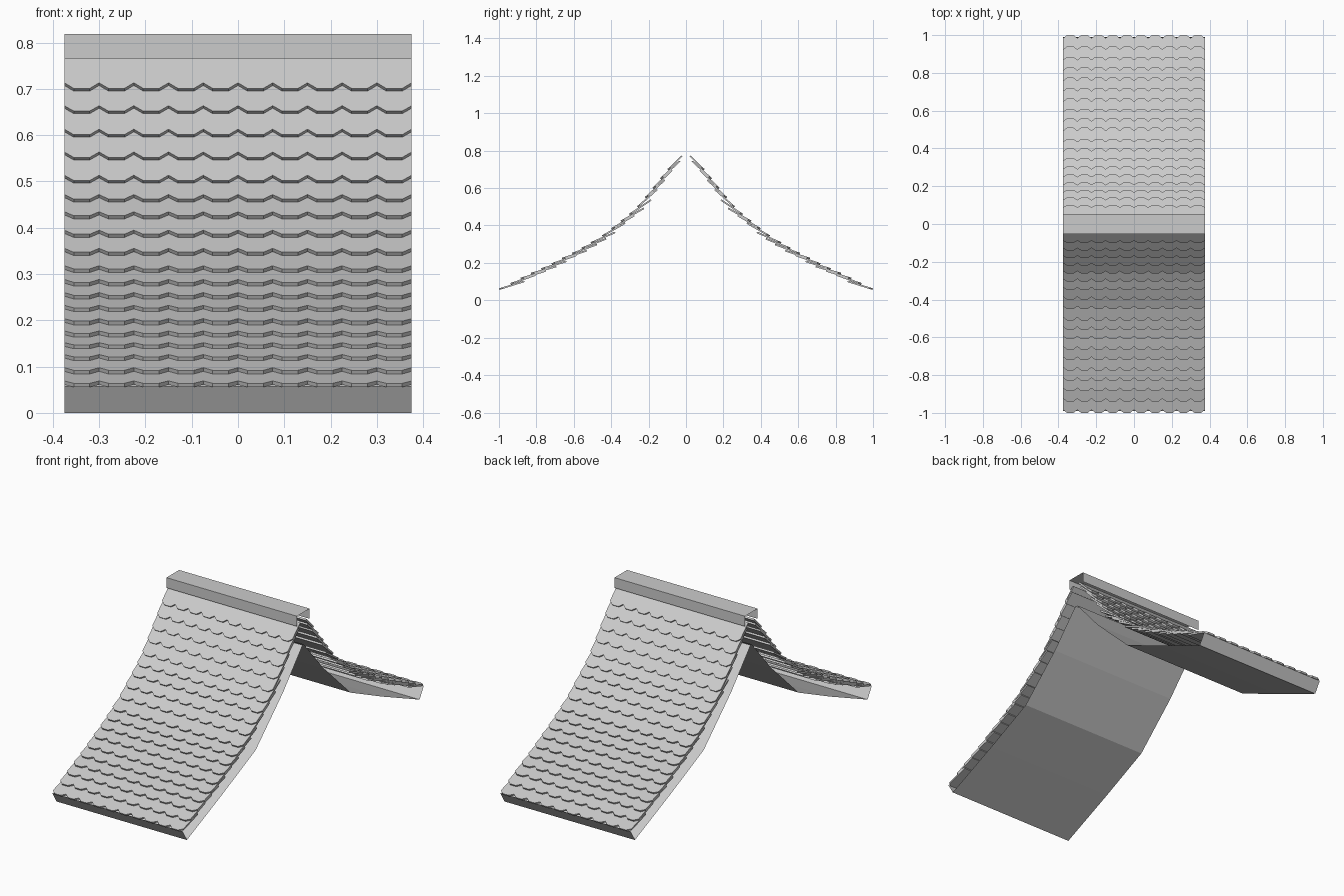
import bpy, bmesh
from mathutils import Vector

old = bpy.data.objects.get("Cube")
if old:
    bpy.data.objects.remove(old, do_unlink=True)

HALF = 0.375
TILES = 10
THICK = 0.009

grey = bpy.data.materials.new("light_grey")
grey.use_nodes = True
COLOUR = (0.6, 0.6, 0.6, 1)
grey.diffuse_color = COLOUR
grey.node_tree.nodes["Principled BSDF"].inputs["Base Color"].default_value = COLOUR


def finish(name, bm, mirror=True):
    mesh = bpy.data.meshes.new(name)
    bm.to_mesh(mesh)
    bm.free()
    mesh.materials.append(grey)
    obj = bpy.data.objects.new(name, mesh)
    bpy.context.collection.objects.link(obj)
    if mirror:
        mod = obj.modifiers.new("other_slope", 'MIRROR')
        mod.use_axis = (False, True, False)
        mod.use_mirror_merge = False
    return obj


def sheet(name, profile, mirror=True):
    """Open-ended skin: a (y, z) profile swept along x."""
    bm = bmesh.new()
    ends = [[bm.verts.new((x, y, z)) for y, z in profile] for x in (-HALF, HALF)]
    for i in range(len(profile) - 1):
        bm.faces.new((ends[0][i], ends[1][i], ends[1][i + 1], ends[0][i + 1]))
    return finish(name, bm, mirror)


def add_row(bm, tip, above, length):
    """One course of scalloped tiles, its tail tucked under the course above."""
    along = (above - tip).normalized()
    normal = Vector((0, -along.z, along.y))
    if normal.z < 0:
        normal.negate()
    along = (above - normal * THICK - tip).normalized()
    width = 2 * HALF / TILES
    outline = []
    for i in range(TILES):
        x = -HALF + i * width
        outline += [(x, 0.017), (x + width * 0.27, 0), (x + width * 0.73, 0)]
    outline += [(HALF, 0.017), (HALF, length), (-HALF, length)]
    verts = [bm.verts.new(tip + along * s + Vector((x, 0, 0))) for x, s in outline]
    face = bm.faces.new(verts)
    out = bmesh.ops.extrude_face_region(bm, geom=[face], use_keep_orig=True)
    moved = [g for g in out["geom"] if isinstance(g, bmesh.types.BMVert)]
    bmesh.ops.translate(bm, verts=moved, vec=-normal * THICK)


# Tile courses from eave to ridge, as (distance from centre, height)
courses = [(1.0, .064), (.94, .092), (.885, .121), (.83, .147), (.775, .172),
           (.72, .198), (.665, .227), (.61, .254), (.56, .282), (.51, .311),
           (.45, .347), (.40, .386), (.35, .426), (.305, .462), (.262, .502),
           (.22, .552), (.18, .601), (.14, .652), (.10, .701), (.03, .783)]
points = [Vector((0, -y, z)) for y, z in courses]
bm = bmesh.new()
for i in range(len(points) - 1):
    last = i == len(points) - 2
    add_row(bm, points[i], points[i + 1], 0.105 if last else 0.14)
bmesh.ops.recalc_face_normals(bm, faces=bm.faces)
finish("roof_tiles", bm)

# Eave board and curved soffit below the tiles
sheet("eave_and_soffit", [(-.99, .058), (-.955, 0), (-.655, .13), (-.39, .252),
                          (-.165, .466), (-.005, .65)])

# Ridge cap, open at both ends and below
sheet("ridge_cap", [(-.052, .765), (-.052, .818), (.052, .818), (.052, .765)], False)
